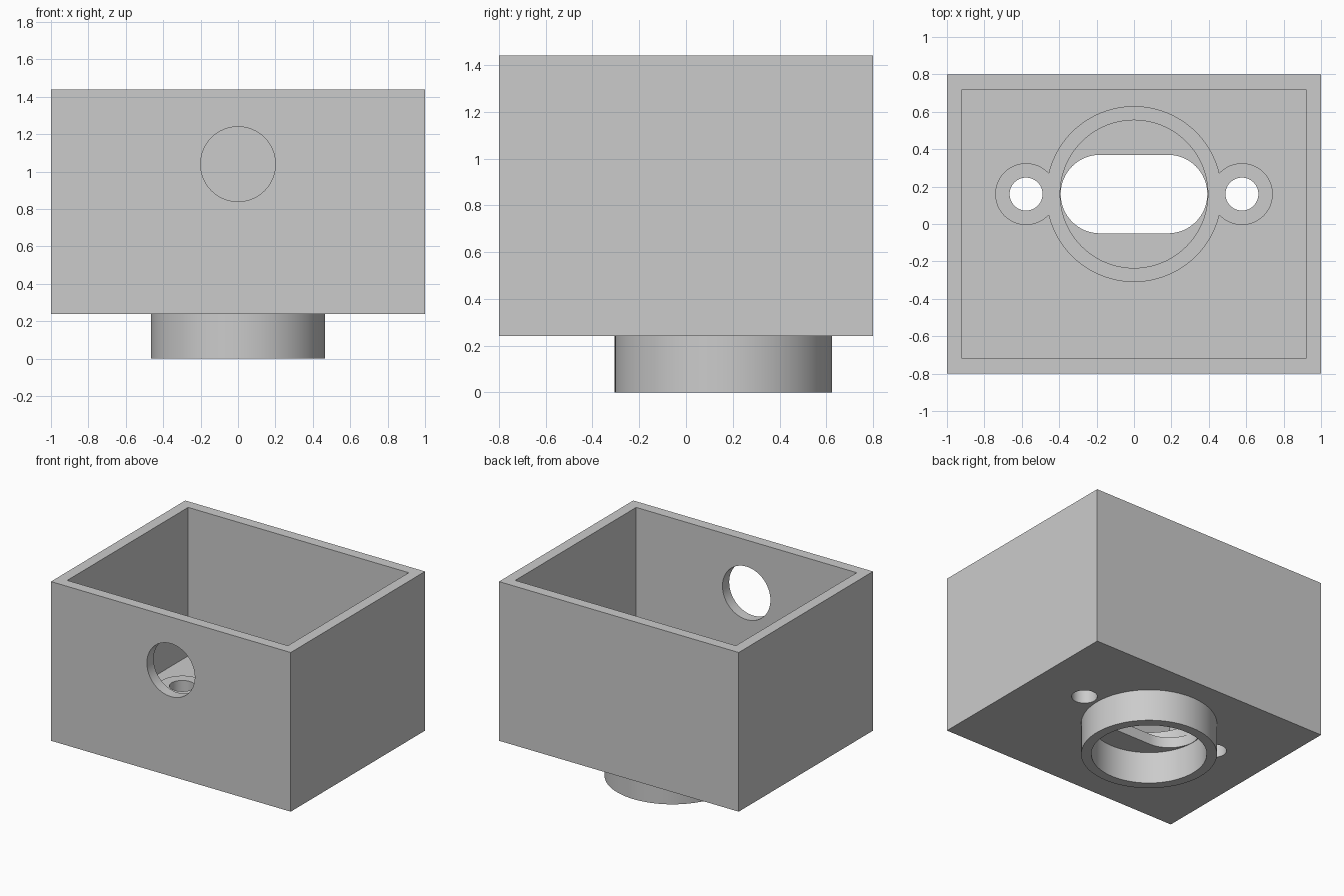
import bpy
import math

cube = bpy.data.objects.get("Cube")
if cube:
    bpy.data.objects.remove(cube, do_unlink=True)

grey = bpy.data.materials.new("light grey")
grey.use_nodes = True
COLOUR = (0.6, 0.6, 0.6, 1)
grey.diffuse_color = COLOUR
grey.node_tree.nodes["Principled BSDF"].inputs["Base Color"].default_value = COLOUR

BORE_Y = 0.16     # centre line of the mount
BASE = 0.24       # underside of the box
FLOOR = 0.32      # top of the box floor
BOSS = 0.40       # top of the raised boss
TOP = 1.44
LUG_X = 0.577


def block(name, size_x, size_y, z0, z1, y=0):
    bpy.ops.mesh.primitive_cube_add(size=1, location=(0, y, (z0 + z1) / 2))
    ob = bpy.context.object
    ob.name = name
    ob.scale = (size_x, size_y, z1 - z0)
    bpy.ops.object.transform_apply(location=True, rotation=True, scale=True)
    ob.data.materials.append(grey)
    return ob


def rod(name, radius, x, z0, z1, sides=96):
    bpy.ops.mesh.primitive_cylinder_add(vertices=sides, radius=radius, depth=z1 - z0,
                                        location=(x, BORE_Y, (z0 + z1) / 2))
    ob = bpy.context.object
    ob.name = name
    bpy.ops.object.transform_apply(location=True, rotation=True, scale=True)
    ob.data.materials.append(grey)
    return ob


def combine(target, tool, operation):
    """Apply a boolean to the target and discard the tool."""
    bpy.ops.object.select_all(action="DESELECT")
    bpy.context.view_layer.objects.active = target
    target.select_set(True)
    mod = target.modifiers.new(tool.name, "BOOLEAN")
    mod.operation = operation
    mod.solver = "EXACT"
    mod.object = tool
    bpy.ops.object.modifier_apply(modifier=mod.name)
    bpy.data.objects.remove(tool, do_unlink=True)


# Open-topped box
housing = block("housing", 2, 1.6, BASE, TOP)
combine(housing, block("cavity", 1.84, 1.44, FLOOR, TOP + 0.2), "DIFFERENCE")

# Collar below the floor, round boss with two screw lugs above it
mid = (BASE + FLOOR) / 2
combine(housing, rod("collar", 0.465, 0, 0, mid), "UNION")
boss = rod("boss", 0.47, 0, mid, BOSS)
for side in (-1, 1):
    combine(boss, rod("lug", 0.165, side * LUG_X, mid, BOSS, 64), "UNION")
combine(housing, boss, "UNION")

# Bores above and below the floor plate
combine(housing, rod("lower_bore", 0.395, 0, -0.1, BASE), "DIFFERENCE")
combine(housing, rod("upper_bore", 0.395, 0, FLOOR, BOSS + 0.1), "DIFFERENCE")

# Rounded slot through the floor plate
R = 0.21
half = 0.392 - R
slot = block("slot", 2 * half, 2 * R, BASE - 0.05, FLOOR + 0.05, BORE_Y)
for side in (-1, 1):
    combine(slot, rod("slot_end", R, side * half, BASE - 0.05, FLOOR + 0.05, 64), "UNION")
combine(housing, slot, "DIFFERENCE")

# Screw holes
for side in (-1, 1):
    combine(housing, rod("screw_hole", 0.088, side * LUG_X, 0.1, 0.6, 48), "DIFFERENCE")

# Round cable hole in the front wall
bpy.ops.mesh.primitive_cylinder_add(vertices=64, radius=0.2, depth=0.4,
                                    location=(0, -0.8, 1.04),
                                    rotation=(math.pi / 2, 0, 0))
combine(housing, bpy.context.object, "DIFFERENCE")

# One colour, smooth round walls, crisp edges
housing.data.materials.clear()
housing.data.materials.append(grey)
for face in housing.data.polygons:
    face.material_index = 0
bpy.context.view_layer.objects.active = housing
housing.select_set(True)
bpy.ops.object.shade_smooth_by_angle(angle=math.radians(30))
